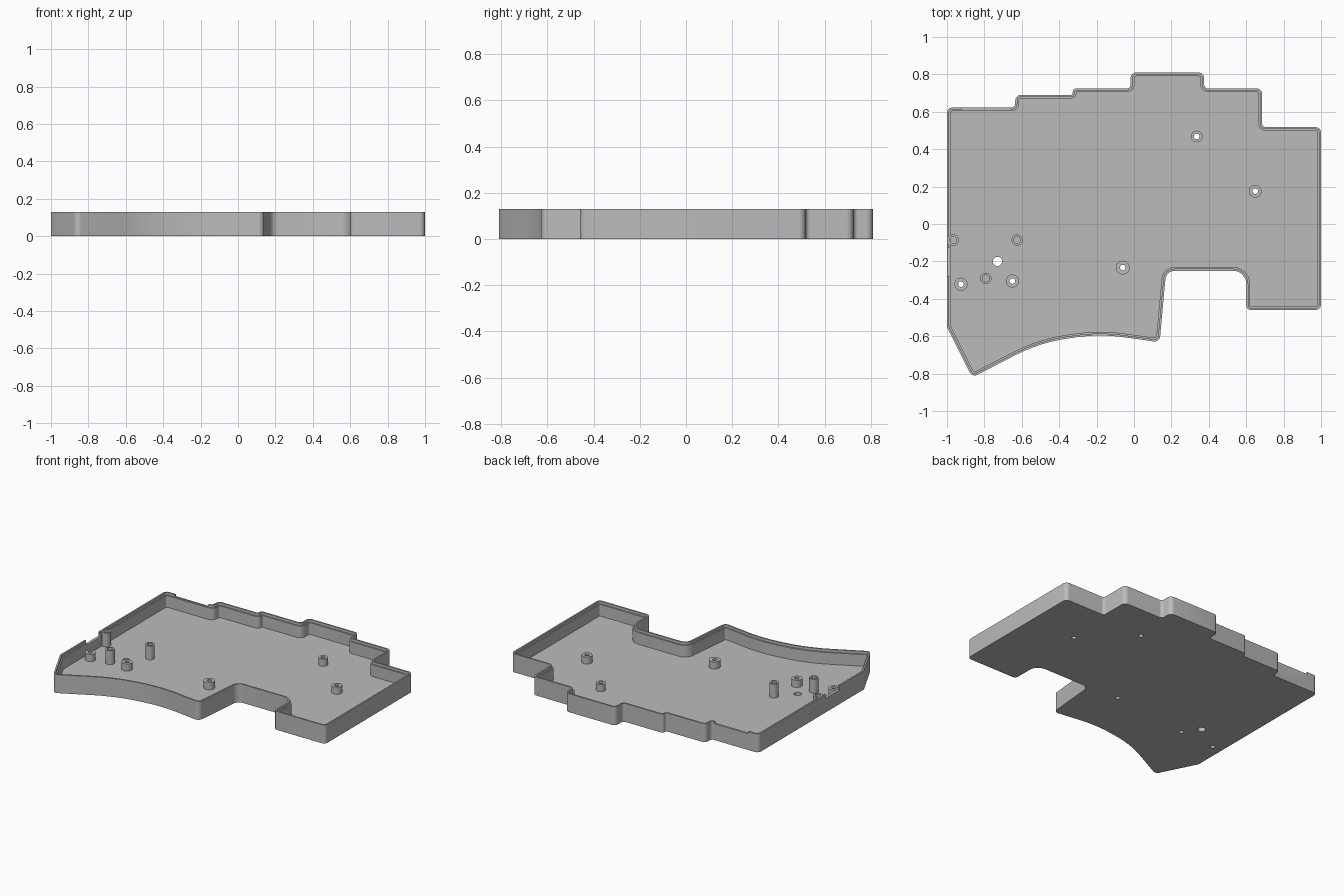
import bpy, bmesh, math
from mathutils import Vector

cube = bpy.data.objects.get("Cube")
if cube:
    bpy.data.objects.remove(cube, do_unlink=True)

HEIGHT, FLOOR, LEDGE = 0.13, 0.03, 0.112
LIP, WALL = 0.011, 0.02

grey = bpy.data.materials.new("matte grey")
grey.use_nodes = True
colour = (0.5, 0.5, 0.5, 1)
grey.diffuse_color = colour
grey.node_tree.nodes["Principled BSDF"].inputs["Base Color"].default_value = colour

# Case corners, counter-clockwise: x, y, rounding radius
CORNERS = [
    (-1, -.55, .03), (-.865, -.82, .03), (-.5, -.632, .9), (-.18, -.588, .9),
    (.137, -.632, .03), (.172, -.25, .05), (.6, -.25, .07), (.6, -.46, .025),
    (1, -.46, .03), (1, .518, .03), (.685, .518, .02), (.685, .725, .03),
    (.375, .725, .02), (.375, .81, .03), (-.018, .81, .03), (-.018, .725, .02),
    (-.328, .725, .022), (-.328, .69, .012), (-.635, .69, .03), (-.635, .623, .02),
    (-1, .623, .03),
]


def outline(inset, steps=6):
    """Rounded case outline moved inward by inset."""
    pts = [Vector(c[:2]) for c in CORNERS]
    result = []
    for i, p in enumerate(pts):
        a = (p - pts[i - 1]).normalized()
        b = (pts[(i + 1) % len(pts)] - p).normalized()
        turn = math.atan2(a.cross(b), a.dot(b))
        side = math.copysign(1, turn)
        na, nb = Vector((-a.y, a.x)), Vector((-b.y, b.x))
        miter = (na + nb) / (1 + na.dot(nb))
        radius = CORNERS[i][2]
        centre = p + miter * radius * side
        r = max(radius - inset * side, 0.003)
        if side > 0 and inset > radius - 0.003:
            centre = p + miter * (inset + r)
        start = math.atan2(-na.y * side, -na.x * side)
        for k in range(steps + 1):
            t = start + turn * k / steps
            result.append(centre + Vector((math.cos(t), math.sin(t))) * r)
    return result


def finish(name, bm, smooth=True):
    bmesh.ops.recalc_face_normals(bm, faces=bm.faces)
    mesh = bpy.data.meshes.new(name)
    bm.to_mesh(mesh)
    bm.free()
    mesh.materials.append(grey)
    obj = bpy.data.objects.new(name, mesh)
    bpy.context.collection.objects.link(obj)
    if smooth:
        shade(obj)
    return obj


def shade(obj):
    bpy.ops.object.select_all(action='DESELECT')
    obj.select_set(True)
    bpy.context.view_layer.objects.active = obj
    bpy.ops.object.shade_smooth_by_angle(angle=math.radians(32))


def cut(target, cutter):
    mod = target.modifiers.new("cut", 'BOOLEAN')
    mod.operation, mod.solver, mod.object = 'DIFFERENCE', 'EXACT', cutter
    bpy.context.view_layer.objects.active = target
    bpy.ops.object.modifier_apply(modifier=mod.name)
    bpy.data.objects.remove(cutter, do_unlink=True)


def bridge(bm, lower, upper):
    n = len(lower)
    for i in range(n):
        j = (i + 1) % n
        bm.faces.new((lower[i], lower[j], upper[j], upper[i]))


# Tray: outer wall, rim, recessed ledge, inner wall and floor
bm = bmesh.new()
rings = [[bm.verts.new((p.x, p.y, z)) for p in outline(inset)]
         for inset, z in ((0, 0), (0, HEIGHT), (LIP, HEIGHT), (LIP, LEDGE),
                          (WALL, LEDGE), (WALL, FLOOR))]
for lower, upper in zip(rings, rings[1:]):
    bridge(bm, lower, upper)
bm.faces.new(rings[0][::-1])
bm.faces.new(rings[-1])
tray = finish("case_tray", bm, False)


def hole_cutter(x, y, r):
    bm = bmesh.new()
    bmesh.ops.create_cone(bm, cap_ends=True, segments=20, radius1=r, radius2=r, depth=0.2)
    bmesh.ops.translate(bm, verts=bm.verts, vec=(x, y, 0))
    return finish("hole_cutter", bm, False)


def box_cutter(x0, x1, y0, y1, z0):
    bm = bmesh.new()
    bmesh.ops.create_cube(bm, size=1)
    bmesh.ops.scale(bm, verts=bm.verts, vec=(x1 - x0, y1 - y0, 0.2))
    bmesh.ops.translate(bm, verts=bm.verts, vec=((x0 + x1) / 2, (y0 + y1) / 2, z0 + 0.1))
    return finish("notch_cutter", bm, False)


def tube(name, x, y, outer, inner, top):
    """Hollow cylinder standing on the floor."""
    bm = bmesh.new()
    loops = []
    for r, z in ((outer, FLOOR), (outer, top), (inner, top), (inner, FLOOR)):
        loops.append([bm.verts.new((x + r * math.cos(k * math.tau / 28),
                                    y + r * math.sin(k * math.tau / 28), z))
                      for k in range(28)])
    for i in range(4):
        bridge(bm, loops[i], loops[(i + 1) % 4])
    return finish(name, bm)


# Screw standoffs with holes through the floor
for i, (x, y, r) in enumerate([(.335, .468, .031), (.648, .175, .034), (-.06, -.233, .037),
                               (-.925, -.322, .035), (-.65, -.305, .035)]):
    tube(f"screw_standoff_{i + 1}", x, y, r, 0.015, 0.08)
    cut(tray, hole_cutter(x, y, 0.015))

# Tall board posts
for i, (x, y) in enumerate([(-.966, -.086), (-.625, -.086), (-.792, -.291)]):
    tube(f"board_post_{i + 1}", x, y, 0.03, 0.018, 0.128)

# Button hole and wall notches
cut(tray, hole_cutter(-.73, -.2, 0.025))
cut(tray, box_cutter(-1.1, -.975, -.28, -.125, 0.1))
cut(tray, box_cutter(-.92, -.66, .59, .7, 0.115))
shade(tray)
